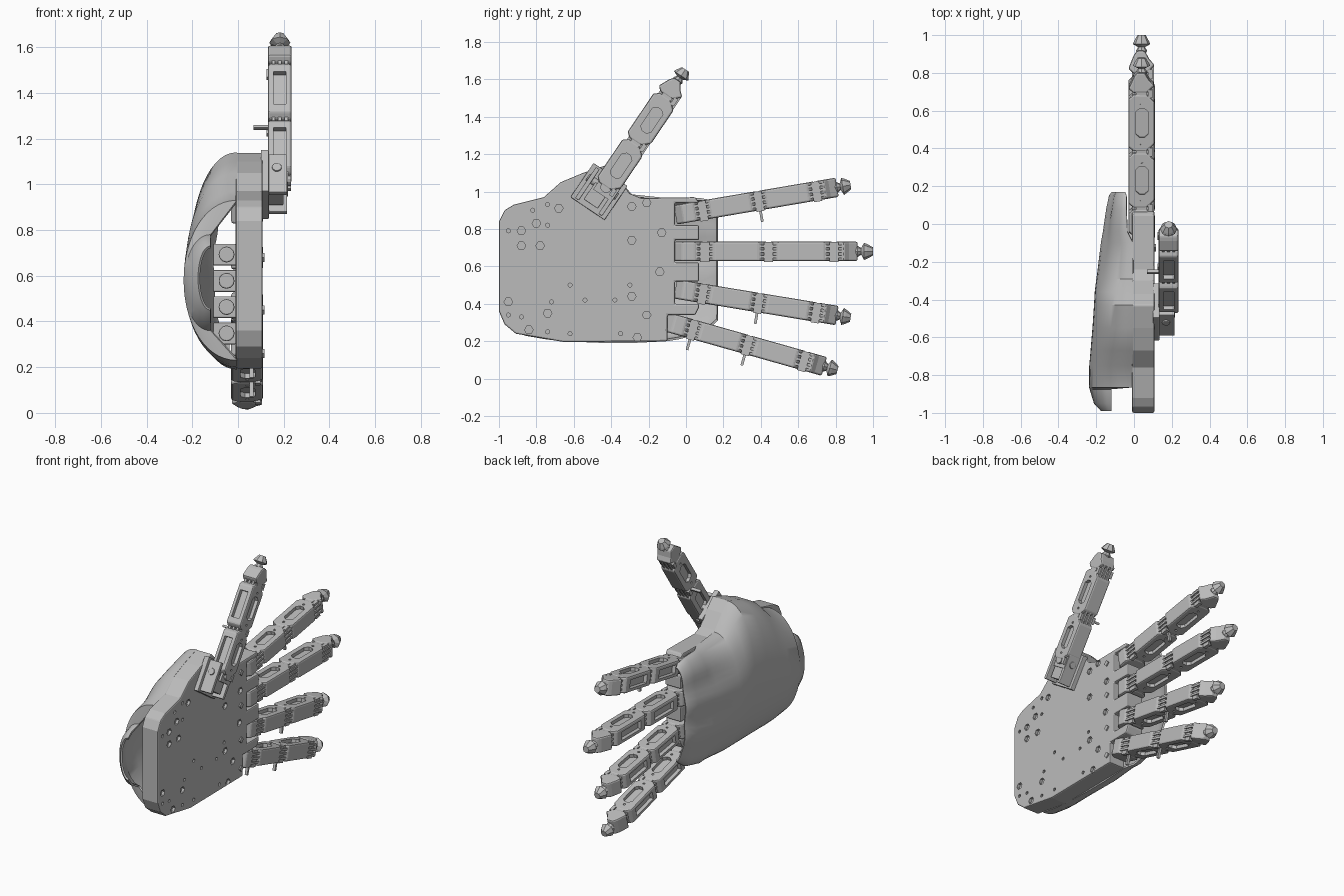
import bpy, bmesh, math
from mathutils import Matrix, Vector

old = bpy.data.objects.get("Cube")
if old:
    bpy.data.objects.remove(old)

grey = bpy.data.materials.new("light grey plastic")
grey.use_nodes = True
grey.diffuse_color = (0.5, 0.5, 0.5, 1)
grey.node_tree.nodes["Principled BSDF"].inputs["Base Color"].default_value = (0.5, 0.5, 0.5, 1)


def finish(name, bm, bevel=0.0):
    bmesh.ops.recalc_face_normals(bm, faces=bm.faces)
    mesh = bpy.data.meshes.new(name)
    bm.to_mesh(mesh)
    bm.free()
    mesh.materials.append(grey)
    ob = bpy.data.objects.new(name, mesh)
    bpy.context.collection.objects.link(ob)
    if bevel:
        mod = ob.modifiers.new("bevel", "BEVEL")
        mod.width, mod.segments, mod.limit_method = bevel, 2, "ANGLE"
        apply(ob, mod)
    return ob


def activate(ob):
    bpy.ops.object.select_all(action="DESELECT")
    ob.select_set(True)
    bpy.context.view_layer.objects.active = ob


def apply(ob, mod):
    activate(ob)
    bpy.ops.object.modifier_apply(modifier=mod.name)


def smooth(ob):
    activate(ob)
    bpy.ops.object.shade_smooth_by_angle(angle=math.radians(35))


def add_prism(bm, pts, lo, hi, axis):
    """Extrude a 2D outline along axis; outline is yz for x, xy for z, xz for y."""
    place = {"x": lambda p, q, h: (h, p, q), "y": lambda p, q, h: (p, h, q),
             "z": lambda p, q, h: (p, q, h)}[axis]
    a = [bm.verts.new(place(p, q, lo)) for p, q in pts]
    b = [bm.verts.new(place(p, q, hi)) for p, q in pts]
    bm.faces.new(a)
    bm.faces.new(b)
    for i in range(len(pts)):
        j = (i + 1) % len(pts)
        bm.faces.new((a[i], a[j], b[j], b[i]))


def add_box(bm, x0, x1, y0, y1, z0, z1):
    add_prism(bm, [(x0, y0), (x1, y0), (x1, y1), (x0, y1)], z0, z1, "z")


def ngon(p, q, r, n):
    return [(p + r * math.cos(math.tau * i / n), q + r * math.sin(math.tau * i / n)) for i in range(n)]


def slot(x0, x1, y0, y1, c):
    """Rectangle with clipped corners."""
    return [(x0 + c, y0), (x1 - c, y0), (x1, y0 + c), (x1, y1 - c),
            (x1 - c, y1), (x0 + c, y1), (x0, y1 - c), (x0, y0 + c)]


def cut(ob, bm):
    cutter = finish("cutter", bm)
    cutter.hide_render = True
    mod = ob.modifiers.new("cut", "BOOLEAN")
    mod.operation, mod.solver, mod.object = "DIFFERENCE", "EXACT", cutter
    apply(ob, mod)
    bpy.data.objects.remove(cutter)


# Palm plate with notches for the fingers
outline = [(-0.1, 0.2), (-0.1, 0.34), (0.05, 0.34), (0.07, 0.38)]
for z in (0.46, 0.68, 0.88):
    outline += [(0.07, z - 0.06), (-0.06, z - 0.06), (-0.06, z + 0.06), (0.07, z + 0.06)]
outline += [(0.05, 0.97), (-0.24, 0.965), (-0.3, 0.99), (-0.37, 1.08), (-0.43, 1.14), (-0.55, 1.1),
            (-0.67, 1.05), (-0.76, 0.97), (-0.92, 0.93), (-0.97, 0.9), (-1, 0.84),
            (-1, 0.36), (-0.97, 0.29), (-0.91, 0.24), (-0.65, 0.195)]
bm = bmesh.new()
add_prism(bm, outline, -0.01, 0.108, "x")
plate = finish("palm_plate", bm, 0.008)

# Hexagonal screw pockets and small round holes in the palm
bm = bmesh.new()
for y, z in [(-0.88, 0.79), (-0.8, 0.83), (-0.68, 0.91), (-0.88, 0.71), (-0.78, 0.71), (-0.95, 0.41), (-0.74, 0.35),
             (-0.84, 0.26), (-0.29, 0.92), (-0.21, 0.94), (-0.29, 0.74), (-0.13, 0.78), (-0.14, 0.57),
             (-0.29, 0.44), (-0.21, 0.34), (-0.26, 0.22)]:
    add_prism(bm, ngon(y, z, 0.023, 6), 0.09, 0.15, "x")
for y, z in [(-0.95, 0.79), (-0.82, 0.9), (-0.74, 0.93), (-0.74, 0.82), (-0.95, 0.34), (-0.88, 0.33), (-0.74, 0.25),
             (-0.72, 0.41), (-0.62, 0.5), (-0.54, 0.42), (-0.38, 0.42), (-0.3, 0.5), (-0.62, 0.24), (-0.35, 0.24)]:
    add_prism(bm, ngon(y, z, 0.011, 8), 0.09, 0.15, "x")
cut(plate, bm)
bm = bmesh.new()
for z in (0.26, 0.45, 0.68, 0.9):
    add_prism(bm, ngon(-0.125, z, 0.02, 4), 0.1, 0.116, "x")
finish("palm_studs", bm)

# Back shell lofted along the hand: y, low z, high z, depth, rim x
sections = [(-0.99, 0.45, 0.73, 0.175, -0.12), (-0.95, 0.4, 0.76, 0.212, -0.12), (-0.875, 0.36, 0.78, 0.235, -0.12),
            (-0.865, 0.23, 0.93, 0.238, -0.005), (-0.75, 0.21, 0.97, 0.237, -0.005), (-0.67, 0.2, 1.05, 0.23, -0.005),
            (-0.55, 0.195, 1.1, 0.22, -0.005), (-0.43, 0.19, 1.14, 0.212, -0.005), (-0.36, 0.19, 1.07, 0.208, -0.005),
            (-0.29, 0.19, 0.985, 0.2, -0.005), (-0.1, 0.2, 0.965, 0.18, -0.005), (-0.04, 0.21, 0.965, 0.168, -0.035),
            (0.08, 0.24, 0.965, 0.15, -0.04), (0.15, 0.29, 0.95, 0.135, -0.04), (0.17, 0.31, 0.93, 0.12, -0.045)]
bm = bmesh.new()
rows, steps = [], 28
for y, lo, hi, d, rim in sections:
    row = []
    ripple = 0.07 * max(0, min(1, (y + 0.3) / 0.4))
    for i in range(steps + 1):
        a = math.pi * i / steps
        z = (lo + hi) / 2 - (hi - lo) / 2 * math.cos(a)
        wave = 1 - ripple + ripple * math.cos(math.tau * (z - 0.68) / 0.22)
        row.append(bm.verts.new((rim - (d + rim) * math.sin(a) ** 0.95 * wave, y, z)))
    rows.append(row)
for r, s in zip(rows, rows[1:]):
    for i in range(steps):
        bm.faces.new((r[i], r[i + 1], s[i + 1], s[i]))
bmesh.ops.recalc_face_normals(bm, faces=bm.faces)
mid = rows[6][steps // 2]
if sum((f.normal for f in mid.link_faces), Vector()).x > 0:
    bmesh.ops.reverse_faces(bm, faces=bm.faces)
mesh = bpy.data.meshes.new("back_shell")
bm.to_mesh(mesh)
bm.free()
mesh.materials.append(grey)
shell = bpy.data.objects.new("back_shell", mesh)
bpy.context.collection.objects.link(shell)
mod = shell.modifiers.new("wall", "SOLIDIFY")
mod.thickness, mod.offset = 0.012, -1
apply(shell, mod)
smooth(shell)

# Small motors inside the shell, seen through the wrist opening
for i in range(4):
    z = 0.3 + 0.115 * i
    bm = bmesh.new()
    add_box(bm, -0.11, -0.008, -0.82 + 0.03 * (i % 2), -0.25, z, z + 0.095)
    add_prism(bm, ngon(-0.05, z + 0.048, 0.035, 12), -0.86, -0.8, "y")
    finish("motor_%d" % (i + 1), bm, 0.006)


# Finger parts in a local frame: y along the finger, +x towards the palm side
W, D = 0.052, 0.07


def segment(name, a, b, taper=1.0, windows=True):
    bm = bmesh.new()
    t = D * taper
    add_prism(bm, [(-D, a + 0.03), (-t, b - 0.03), (-t * 0.6, b - 0.004), (t * 0.4, b - 0.004), (t, b - 0.05),
                   (D, a + 0.05), (D * 0.4, a + 0.004), (-D * 0.6, a + 0.004)], -W, W, "z")
    ob = finish(name, bm, 0.01)
    if windows:
        bm = bmesh.new()
        m, h = (a + b) / 2, (b - a) * 0.25
        add_prism(bm, slot(-0.03, 0.035, m - h, m + h, 0.02), W - 0.022, 0.1, "z")
        add_prism(bm, slot(-0.03, 0.035, m - h, m + h, 0.02), -0.1, 0.022 - W, "z")
        add_box(bm, -0.1, -0.045, m - h * 1.15, m + h * 1.15, -0.028, 0.028)
        cut(ob, bm)
        bm = bmesh.new()
        for y in (a + 0.05, b - 0.06):
            for s in (-1, 1):
                add_prism(bm, ngon(0.0, y, 0.008, 8), s * W - 0.006, s * W + 0.006, "z")
        cut(ob, bm)
    return ob


def hinge(name, y):
    bm = bmesh.new()
    add_prism(bm, ngon(0.0, y, 0.03, 12), -W * 0.95, W * 0.95, "z")
    for z in (-0.028, 0.0, 0.028):
        add_box(bm, -0.05, 0.066, y - 0.052, y + 0.052, z - 0.007, z + 0.007)
    add_box(bm, 0.035, 0.058, y - 0.025, y + 0.025, -0.058, 0.05)
    return finish(name, bm)


def fingertip():
    bm = bmesh.new()
    rings = []
    for r, y in [(0.022, 0.97), (0.03, 0.985), (0.018, 1.005), (0.046, 1.02), (0.04, 1.035), (0.022, 1.068)]:
        rings.append([bm.verts.new((p, y, q)) for p, q in ngon(0, 0, r, 8)])
    for r, s in zip(rings, rings[1:]):
        for i in range(8):
            j = (i + 1) % 8
            bm.faces.new((r[i], r[j], s[j], s[i]))
    bm.faces.new(rings[0])
    bm.faces.new(rings[-1])
    return finish("fingertip", bm)


def pin(name, y):
    bm = bmesh.new()
    add_box(bm, 0.01, 0.028, y - 0.008, y + 0.008, -0.115, -0.04)
    return finish(name, bm)


parts = {"knuckle": segment("knuckle", 0.0, 0.17, 1.0, False), "joint_a": hinge("joint_a", 0.17),
         "lower": segment("lower", 0.17, 0.51), "joint_b": hinge("joint_b", 0.51),
         "middle": segment("middle", 0.51, 0.86), "joint_c": hinge("joint_c", 0.86),
         "end": segment("end", 0.86, 0.99, 0.6, False), "tip": fingertip(),
         "pin_a": pin("pin_a", 0.17), "pin_b": pin("pin_b", 0.51)}


def frame(origin, along, palm, scale):
    y, x = Vector(along).normalized(), Vector(palm).normalized()
    m = Matrix((x, y * scale, x.cross(y))).transposed().to_4x4()
    m.translation = origin
    return m


def place(finger, matrix, skip):
    for key, ob in parts.items():
        if key not in skip:
            mesh = ob.data.copy()
            mesh.transform(matrix)
            bpy.context.collection.objects.link(bpy.data.objects.new(finger + "_" + key, mesh))


for name, y0, z0, y1, z1, skip in [("index", -0.06, 0.875, 0.88, 1.035, ("pin_a",)),
                                   ("long", -0.07, 0.68, 1.0, 0.68, ("pin_a", "pin_b")),
                                   ("ring", -0.06, 0.48, 0.88, 0.325, ("pin_a",)),
                                   ("little", -0.11, 0.305, 0.81, 0.045, ())]:
    length = math.hypot(y1 - y0, z1 - z0)
    place(name, frame((0.04, y0, z0), (0, y1 - y0, z1 - z0), (1, 0, 0), length / 1.068), skip)

# Thumb, turned so that its back faces the wrist
along = Vector((0, 0.56, 0.83)).normalized()
start = Vector((0.183, -0.43, 1.02)) - along * 0.17 * 0.85
place("thumb", frame(start, along, (0, 0.83, -0.56), 0.85), ("knuckle", "pin_a"))
for ob in parts.values():
    bpy.data.objects.remove(ob)

# Thumb bracket: a foot on the palm, a pivot block and two cheeks
bm = bmesh.new()
add_box(bm, 0.1, 0.135, -0.11, 0.11, -0.11, 0.11)
add_box(bm, 0.13, 0.2, -0.08, 0.03, -0.045, 0.045)
for s in (-1, 1):
    add_box(bm, 0.13, 0.215, -0.1, 0.1, s * 0.075 - 0.012, s * 0.075 + 0.012)
add_prism(bm, ngon(0.17, 0.03, 0.022, 10), -0.095, 0.095, "z")
bmesh.ops.rotate(bm, verts=bm.verts, cent=(0, 0, 0), matrix=Matrix.Rotation(math.radians(56), 3, "X"))
bmesh.ops.translate(bm, verts=bm.verts, vec=(0, -0.465, 1.0))
finish("thumb_bracket", bm, 0.004)
